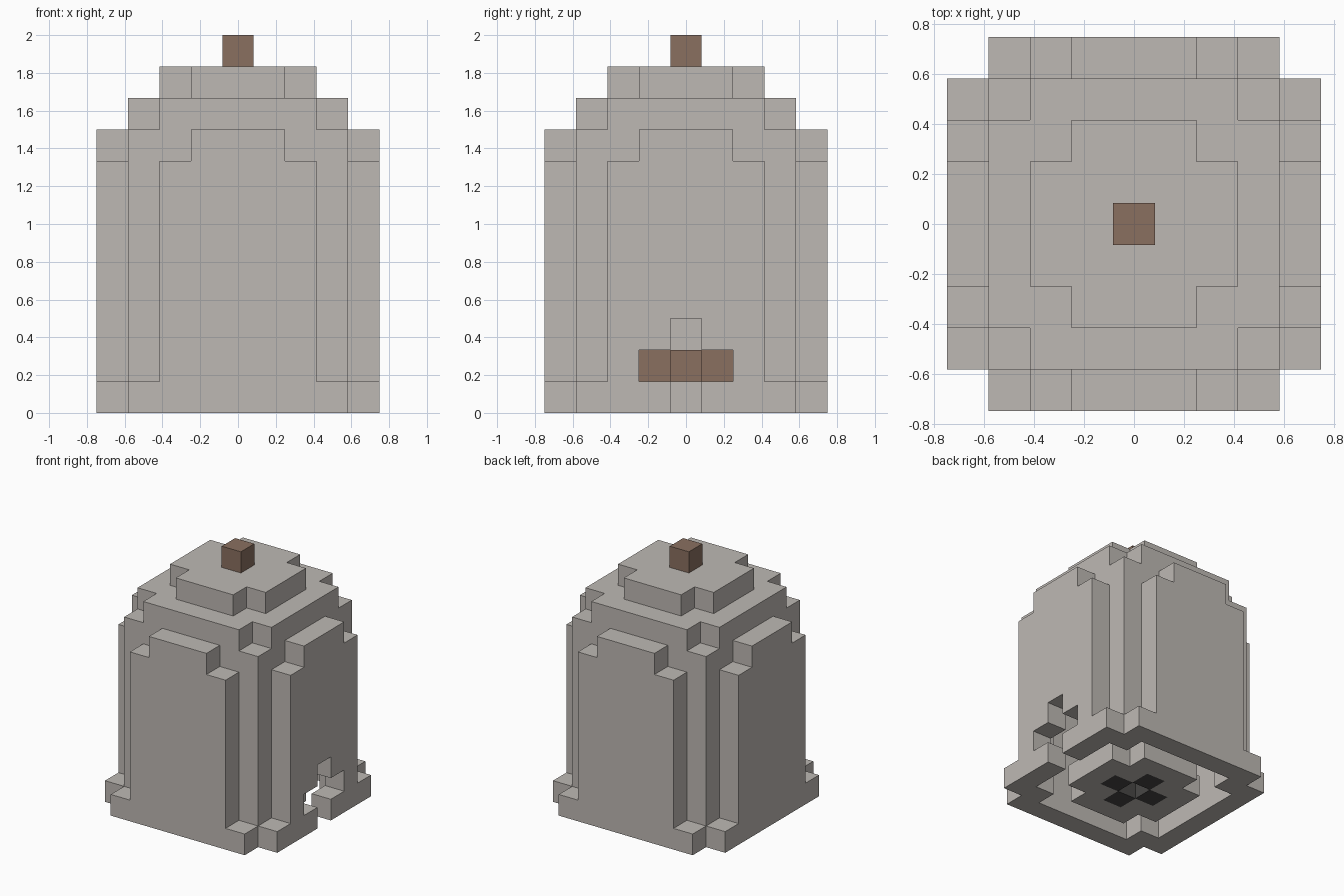
import bpy
import bmesh
from mathutils import Vector

if "Cube" in bpy.data.objects:
    bpy.data.objects.remove(bpy.data.objects["Cube"], do_unlink=True)

UNIT = 1 / 6          # edge of one block
HALF = 4              # blocks from the centre to the outer wall
DIRECTIONS = [Vector(sign * (axis == n) for n in range(3))
              for axis in range(3) for sign in (-1, 1)]


def make_material(name, colour):
    mat = bpy.data.materials.new(name)
    mat.use_nodes = True
    mat.diffuse_color = (*colour, 1)
    mat.node_tree.nodes["Principled BSDF"].inputs["Base Color"].default_value = (*colour, 1)
    return mat


def build_blocks(name, rule, levels, mat):
    """Skin every block picked by rule(i, j, k) and merge the flat areas."""
    span = range(-HALF, HALF + 1)
    cells = {(i, j, k) for i in span for j in span for k in levels if rule(i, j, k)}
    bm = bmesh.new()
    for cell in cells:
        for d in DIRECTIONS:
            if tuple(int(c + s) for c, s in zip(cell, d)) in cells:
                continue
            u = Vector((d.y, d.z, d.x))
            v = d.cross(u)
            centre = Vector(cell) + Vector((0, 0, 0.5)) + d / 2
            corners = [centre + (u * p + v * q) / 2
                       for p, q in ((-1, -1), (1, -1), (1, 1), (-1, 1))]
            bm.faces.new([bm.verts.new(c * UNIT) for c in corners])
    bmesh.ops.remove_doubles(bm, verts=bm.verts, dist=0.001)
    bmesh.ops.dissolve_limit(bm, angle_limit=0.01, verts=bm.verts, edges=bm.edges)
    mesh = bpy.data.meshes.new(name)
    bm.to_mesh(mesh)
    bm.free()
    mesh.materials.append(mat)
    obj = bpy.data.objects.new(name, mesh)
    bpy.context.collection.objects.link(obj)
    return obj


def far_near(i, j):
    """Larger and smaller distance from the centre lines."""
    return max(abs(i), abs(j)), min(abs(i), abs(j))


# Hollow stone shell with a stepped dome
def shell(i, j, k):
    a, b = far_near(i, j)
    doorway = i == HALF and ((k in (0, 2) and j == 0) or (k == 1 and abs(j) <= 1))
    if doorway:
        return False
    if k == 0:                                   # foot ring
        return (a == 4 and b <= 3) or a == b == 3
    if k <= 7:                                   # side panels and corner posts
        return (a == 4 and b <= 2) or a == b == 3
    if k == 8:                                   # panel tops and shoulder
        return (a == 4 and b <= 1) or (a == 3 and b >= 2)
    if k == 9:                                   # lower roof step
        return (a == 3 and b <= 2) or a == b == 2
    return a <= 2 and b <= 1                     # cap


# Small plus shape used by the hearth
def plus(i, j):
    a, b = far_near(i, j)
    return a <= 1 and b == 0


def hearth_floor(i, j, k):
    a, b = far_near(i, j)
    return a <= 2 and b <= 1 and not plus(i, j)


stone = make_material("stone_grey", (0.515, 0.485, 0.456))
wood = make_material("wood_brown", (0.254, 0.162, 0.117))
coal = make_material("coal_dark", (0.065, 0.062, 0.06))

build_blocks("stone_shell", shell, range(11), stone)
build_blocks("hearth_floor", hearth_floor, [0], stone)
build_blocks("coal_bed", lambda i, j, k: plus(i, j) and (i, j) != (0, 0), [0], coal)
build_blocks("fire_logs", lambda i, j, k: plus(i, j), [1], wood)
build_blocks("roof_knob", lambda i, j, k: i == j == 0, [11], wood)
